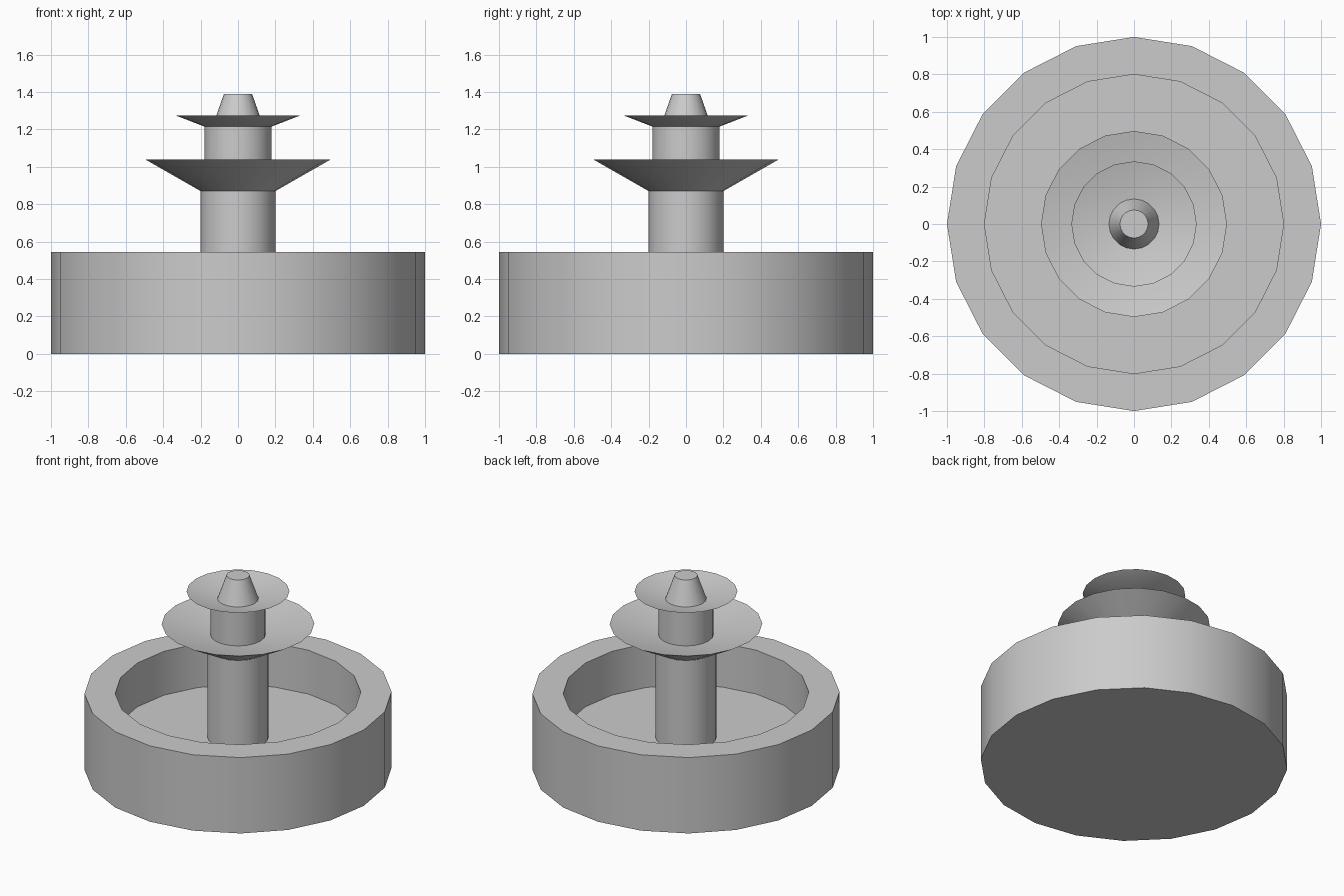
import bpy
import bmesh
from math import radians
from mathutils import Matrix

cube = bpy.data.objects.get("Cube")
if cube:
    bpy.data.objects.remove(cube, do_unlink=True)

SIDES = 20

# Single stone colour
stone = bpy.data.materials.new("grey_stone")
stone.use_nodes = True
colour = (0.6, 0.6, 0.6, 1)
stone.diffuse_color = colour
stone.node_tree.nodes["Principled BSDF"].inputs["Base Color"].default_value = colour


def lathe(name, profile):
    """Turn a (radius, height) profile, listed bottom to top, around z."""
    bm = bmesh.new()
    rings = []
    for r, z in profile:
        ring = bmesh.ops.create_circle(bm, segments=SIDES, radius=r,
                                       matrix=Matrix.Translation((0, 0, z)))
        rings.append(ring["verts"])
    for low, high in zip(rings, rings[1:]):
        for i in range(SIDES):
            j = (i + 1) % SIDES
            bm.faces.new((low[i], low[j], high[j], high[i]))
    # Flat caps close both ends
    bm.faces.new(rings[0])
    bm.faces.new(rings[-1])
    bmesh.ops.recalc_face_normals(bm, faces=bm.faces)
    mesh = bpy.data.meshes.new(name)
    bm.to_mesh(mesh)
    bm.free()
    mesh.materials.append(stone)
    obj = bpy.data.objects.new(name, mesh)
    bpy.context.collection.objects.link(obj)
    bpy.ops.object.select_all(action="DESELECT")
    obj.select_set(True)
    bpy.context.view_layer.objects.active = obj
    bpy.ops.object.shade_smooth_by_angle(angle=radians(25))
    return obj


# Basin with a thick wall and a raised floor
lathe("basin", [(1, 0), (1, 0.545), (0.8, 0.545), (0.8, 0.23)])

# Columns and tapered spout
lathe("lower_column", [(0.2, 0.23), (0.2, 0.87)])
lathe("upper_column", [(0.18, 0.96), (0.18, 1.215)])
lathe("spout", [(0.135, 1.22), (0.075, 1.39)])

# Dishes with sharp rims and shallow insides
lathe("lower_dish", [(0.2, 0.87), (0.497, 1.04), (0.18, 0.965)])
lathe("upper_dish", [(0.18, 1.215), (0.335, 1.275), (0.135, 1.223)])
